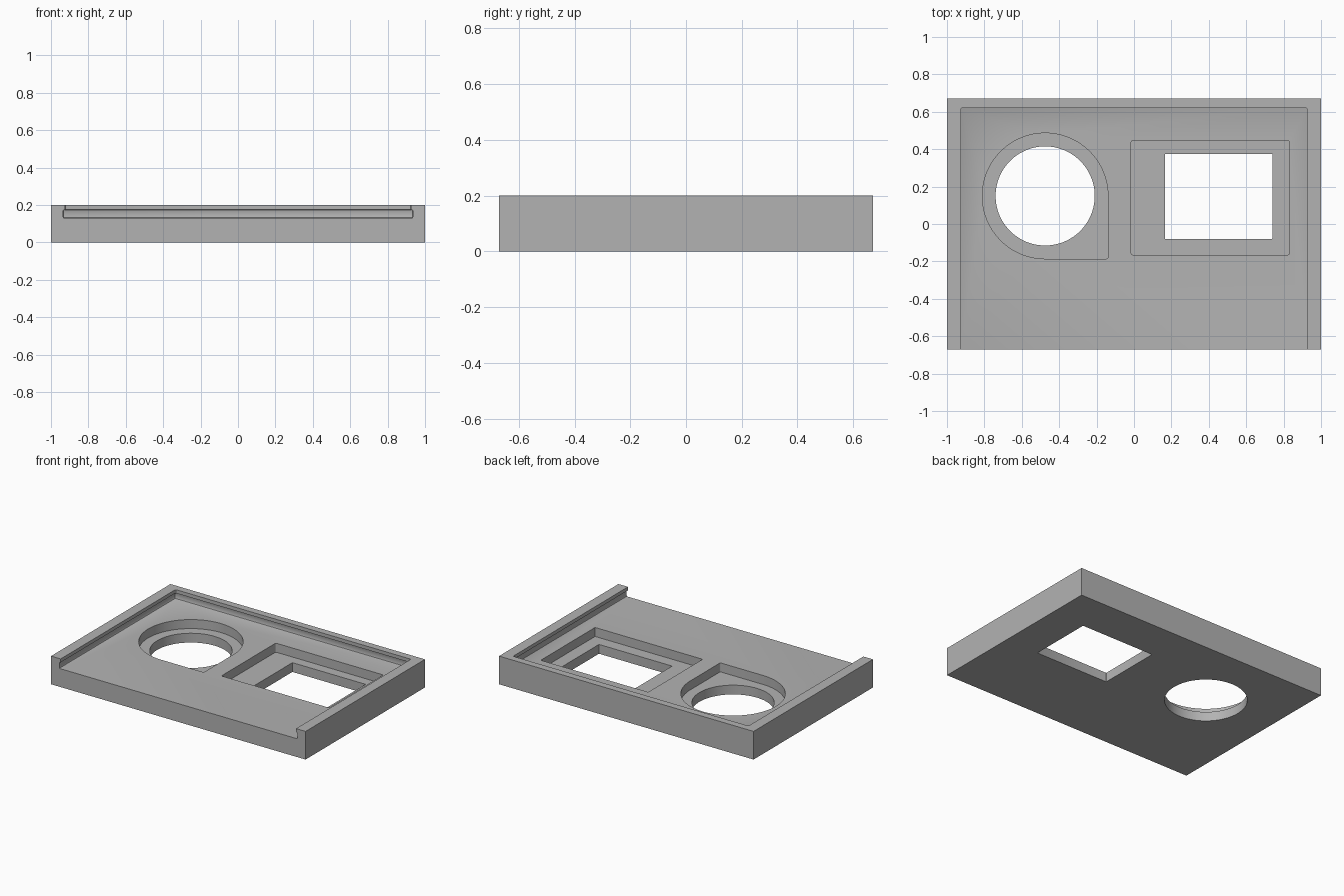
import bpy, bmesh, math

if "Cube" in bpy.data.objects:
    bpy.data.objects.remove(bpy.data.objects["Cube"])

grey = bpy.data.materials.new("plain grey")
grey.diffuse_color = (0.45, 0.45, 0.45, 1)
grey.use_nodes = True
grey.node_tree.nodes["Principled BSDF"].inputs["Base Color"].default_value = grey.diffuse_color


def prism(name, outline, z0, z1):
    """Extrude a counter-clockwise xy outline from z0 to z1."""
    bm = bmesh.new()
    face = bm.faces.new([bm.verts.new((x, y, z0)) for x, y in outline])
    top = bmesh.ops.extrude_face_region(bm, geom=[face])["geom"]
    bmesh.ops.translate(bm, vec=(0, 0, z1 - z0),
                        verts=[v for v in top if isinstance(v, bmesh.types.BMVert)])
    bmesh.ops.recalc_face_normals(bm, faces=bm.faces)
    mesh = bpy.data.meshes.new(name)
    bm.to_mesh(mesh)
    bm.free()
    mesh.materials.append(grey)
    obj = bpy.data.objects.new(name, mesh)
    bpy.context.collection.objects.link(obj)
    return obj


def arc(cx, cy, r, start, end, steps):
    angles = [math.radians(start + (end - start) * i / steps) for i in range(steps + 1)]
    return [(cx + r * math.cos(a), cy + r * math.sin(a)) for a in angles]


def rounded(x0, x1, y0, y1, r=0.008):
    """Rectangle with small corner radii."""
    return (arc(x1 - r, y1 - r, r, 0, 90, 3) + arc(x0 + r, y1 - r, r, 90, 180, 3)
            + arc(x0 + r, y0 + r, r, 180, 270, 3) + arc(x1 - r, y0 + r, r, 270, 360, 3))


# Solid plate
plate = prism("tray_plate", [(-1, -0.67), (1, -0.67), (1, 0.67), (-1, 0.67)], 0, 0.2)

# Sliding lid recess: undercut slot with rounded edges, and narrower opening above
slot = prism("lid_slot_cutter", [(-0.935, -0.8), (0.935, -0.8), (0.935, 0.63), (-0.935, 0.63)],
             0.13, 0.175)
bm = bmesh.new()
bm.from_mesh(slot.data)
bmesh.ops.bevel(bm, geom=bm.edges[:], offset=0.007, segments=2, profile=0.5, affect='EDGES')
bm.to_mesh(slot.data)
bm.free()
opening = prism("lid_opening_cutter", rounded(-0.925, 0.925, -0.8, 0.62), 0.15, 0.3)

# Round pocket with one square corner, and its through hole
cx, cy, r = -0.475, 0.15, 0.336
corner = arc(cx + r - 0.008, cy - r + 0.008, 0.008, 270, 360, 3)
round_pocket = prism("round_pocket_cutter", arc(cx, cy, r, 0, 270, 72) + corner, 0.066, 0.15)
round_hole = prism("round_hole_cutter", arc(cx, cy, 0.265, 0, 356.25, 95), -0.1, 0.1)

# Rectangular pocket and its through hole
square_pocket = prism("square_pocket_cutter", rounded(-0.015, 0.83, -0.165, 0.445), 0.066, 0.15)
square_hole = prism("square_hole_cutter", rounded(0.165, 0.74, -0.08, 0.375, 0.004), -0.1, 0.1)

# Cut everything out of the plate
for cutter in (slot, opening, round_pocket, square_pocket, round_hole, square_hole):
    mod = plate.modifiers.new(cutter.name, 'BOOLEAN')
    mod.operation = 'DIFFERENCE'
    mod.solver = 'EXACT'
    mod.object = cutter
    bpy.context.view_layer.objects.active = plate
    bpy.ops.object.modifier_apply(modifier=mod.name)
    bpy.data.objects.remove(cutter)

# Smooth round walls, keep sharp edges
plate.select_set(True)
bpy.ops.object.shade_smooth_by_angle(angle=math.radians(30))
